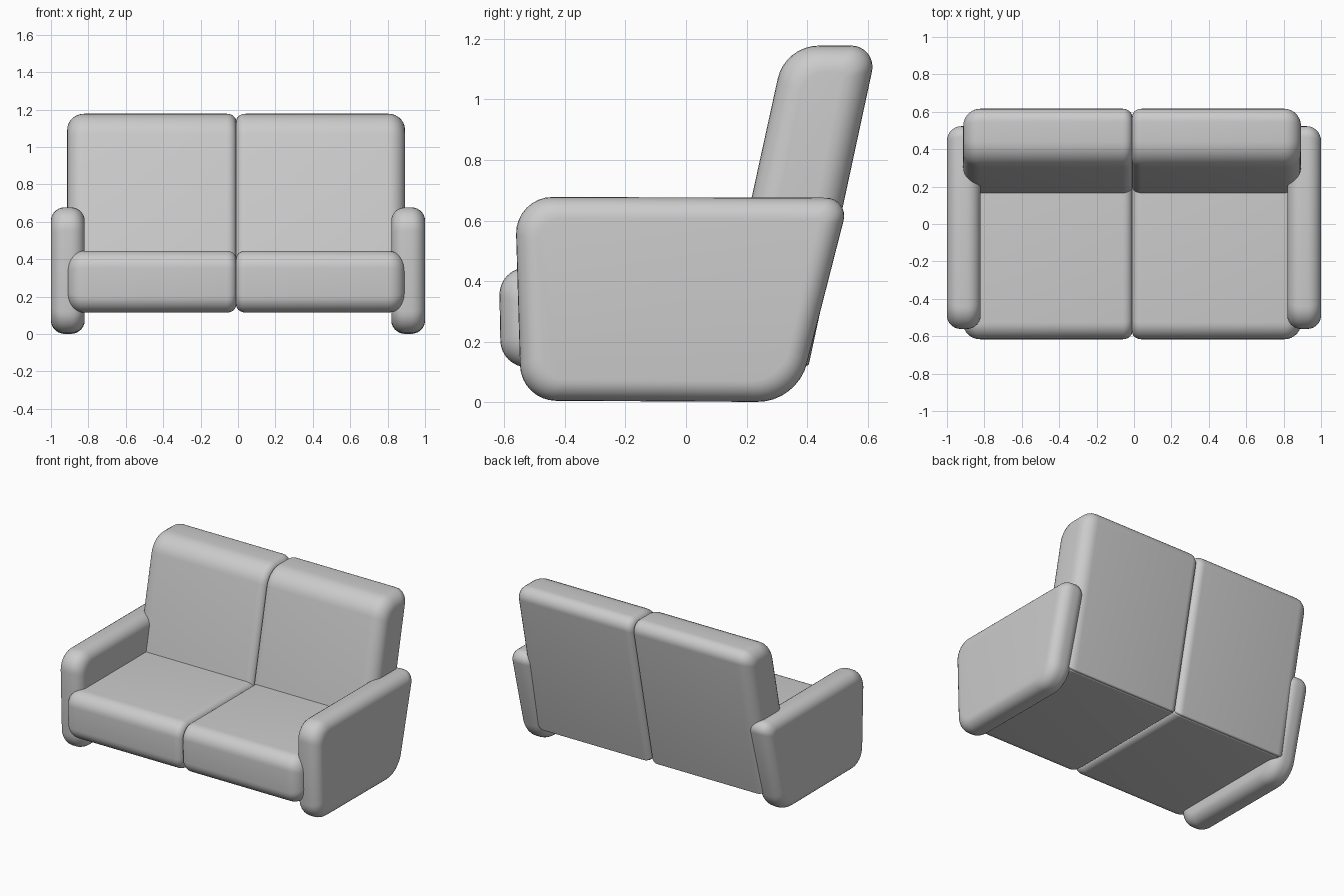
import bpy, math
from mathutils import Vector

if "Cube" in bpy.data.objects:
    bpy.data.objects.remove(bpy.data.objects["Cube"])


def rounded(profile, inset, steps=8):
    """Counter-clockwise (y, z, radius) corners, inset and filleted."""
    pts = [Vector(p[:2]) for p in profile]
    n = len(pts)
    out = []
    for i in range(n):
        d1 = (pts[i] - pts[i - 1]).normalized()
        d2 = (pts[(i + 1) % n] - pts[i]).normalized()
        n1, n2 = Vector((-d1.y, d1.x)), Vector((-d2.y, d2.x))
        miter = (n1 + n2) / (1 + n1.dot(n2))
        corner = pts[i] + miter * inset
        r = max(profile[i][2] - inset * 0.6, 0.008)
        centre = corner + miter * r
        turn = d1.angle_signed(d2)
        a0 = math.atan2(-n1.y, -n1.x)
        for k in range(steps + 1):
            a = a0 + abs(turn) * k / steps
            out.append(centre + Vector((math.cos(a), math.sin(a))) * r)
    return out


def padded(name, profile, x0, x1, edge0, edge1, steps=7):
    """Extrude a profile along x; each edge is (depth in x, inset)."""
    layers = []
    for k in range(steps + 1):
        t = math.pi / 2 * k / steps
        layers.append((x0 + edge0[0] * (1 - math.cos(t)), edge0[1] * (1 - math.sin(t))))
    for k in range(steps + 1):
        t = math.pi / 2 * k / steps
        layers.append((x1 - edge1[0] * (1 - math.sin(t)), edge1[1] * (1 - math.cos(t))))
    verts, faces = [], []
    for x, inset in layers:
        loop = rounded(profile, inset)
        n = len(loop)
        verts += [(x, p.x, p.y) for p in loop]
    for j in range(len(layers) - 1):
        for i in range(n):
            k = (i + 1) % n
            faces.append((j * n + i, j * n + k, (j + 1) * n + k, (j + 1) * n + i))
    faces.append(tuple(reversed(range(n))))
    faces.append(tuple(range((len(layers) - 1) * n, len(layers) * n)))
    mesh = bpy.data.meshes.new(name)
    mesh.from_pydata(verts, [], faces)
    obj = bpy.data.objects.new(name, mesh)
    bpy.context.collection.objects.link(obj)
    bpy.ops.object.select_all(action='DESELECT')
    obj.select_set(True)
    bpy.context.view_layer.objects.active = obj
    # make the faces point outward
    bpy.ops.object.mode_set(mode='EDIT')
    bpy.ops.mesh.select_all(action='SELECT')
    bpy.ops.mesh.normals_make_consistent(inside=False)
    bpy.ops.object.mode_set(mode='OBJECT')
    bpy.ops.object.shade_smooth_by_angle(angle=math.radians(40))
    return obj


# side profiles: (y, z, corner radius)
ARM = [(-0.545, 0.005, 0.12), (0.367, 0.0, 0.17), (0.54, 0.675, 0.06), (-0.565, 0.678, 0.12)]
SEAT = [(-0.612, 0.115, 0.09), (0.39, 0.115, 0.01), (0.44, 0.445, 0.02), (-0.618, 0.445, 0.09)]
BACK = [(0.095, 0.12, 0.01), (0.405, 0.12, 0.01), (0.633, 1.178, 0.07), (0.327, 1.178, 0.14)]

OUTER, INNER = (0.09, 0.085), (0.05, 0.04)
MID = -0.01

# armrests, resting on the floor
for side, x0, x1 in (("left", -1.0, -0.82), ("right", 0.82, 1.0)):
    padded(side + "_armrest", ARM, x0, x1, (0.075, 0.07), (0.075, 0.07))

# two seat cushions and two backrests, softer on the outer ends
for part, profile in (("seat", SEAT), ("backrest", BACK)):
    padded("left_" + part, profile, MID - 0.903, MID, OUTER, INNER)
    padded("right_" + part, profile, MID, MID + 0.903, INNER, OUTER)
